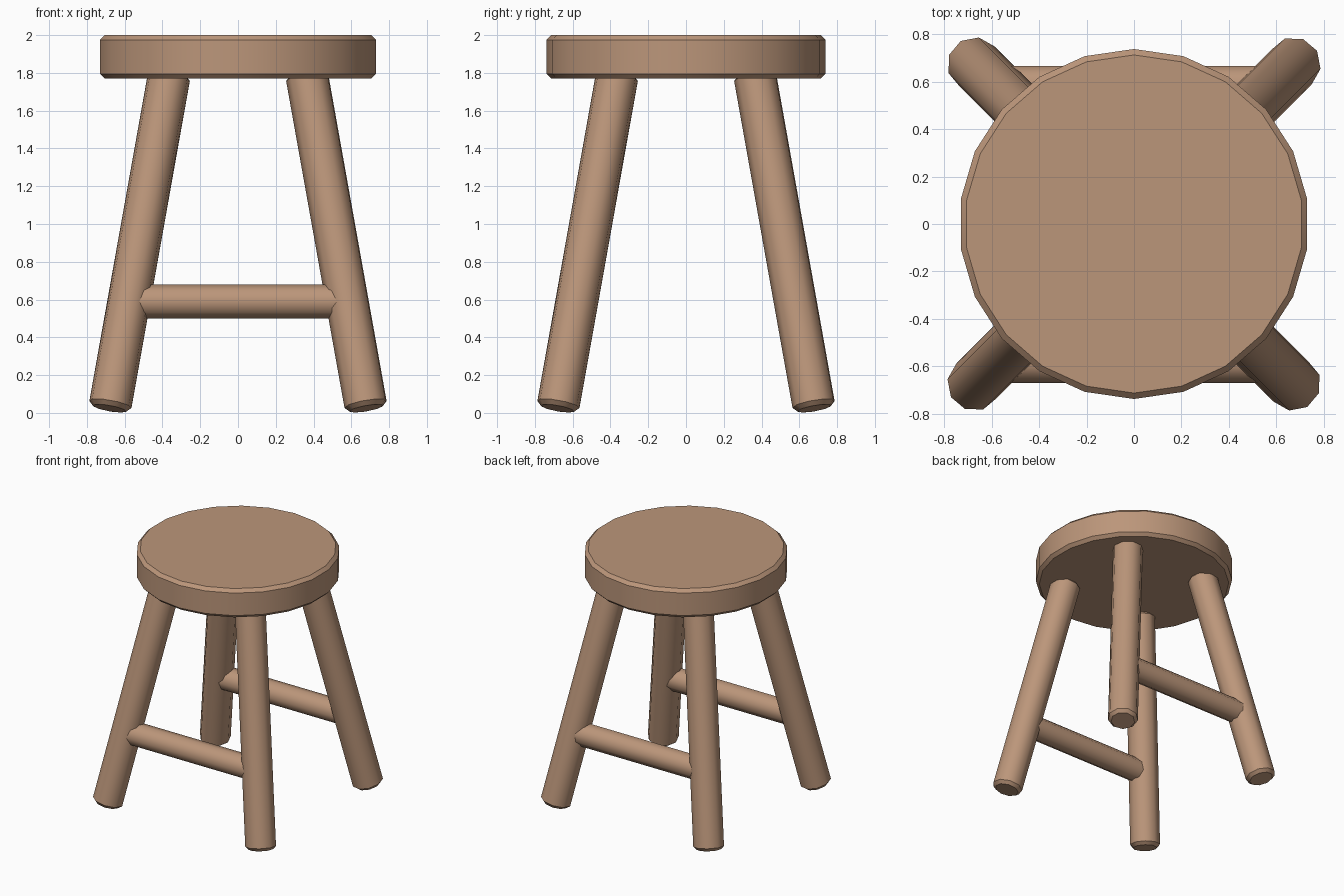
import bpy, bmesh, math
from mathutils import Vector, Matrix

if "Cube" in bpy.data.objects:
    bpy.data.objects.remove(bpy.data.objects["Cube"])

wood = bpy.data.materials.new("warm wood")
wood.diffuse_color = (0.50, 0.305, 0.195, 1)
wood.use_nodes = True
wood.node_tree.nodes["Principled BSDF"].inputs["Base Color"].default_value = wood.diffuse_color


def rod(name, sides, radius, length, chamfer, matrix, start):
    """Chamfered prism along local z from 0 to length; first vertex at angle start."""
    bm = bmesh.new()
    profile = [(0, radius - chamfer), (chamfer, radius),
               (length - chamfer, radius), (length, radius - chamfer)]
    rings = []
    for z, r in profile:
        rings.append([bm.verts.new((r * math.cos(start + i * math.tau / sides),
                                    r * math.sin(start + i * math.tau / sides), z))
                      for i in range(sides)])
    for a, b in zip(rings, rings[1:]):
        for i in range(sides):
            j = (i + 1) % sides
            bm.faces.new((a[i], a[j], b[j], b[i]))
    bm.faces.new(rings[0][::-1])
    bm.faces.new(rings[-1])
    bm.transform(matrix)
    mesh = bpy.data.meshes.new(name)
    bm.to_mesh(mesh)
    bm.free()
    mesh.materials.append(wood)
    obj = bpy.data.objects.new(name, mesh)
    bpy.context.collection.objects.link(obj)
    bpy.ops.object.select_all(action='DESELECT')
    obj.select_set(True)
    bpy.context.view_layer.objects.active = obj
    bpy.ops.object.shade_smooth_by_angle(angle=math.radians(42))
    return obj


# Round seat
rod("seat", 22, 0.738, 0.23, 0.025, Matrix.Translation((0, 0, 1.77)), math.pi / 2)

# Four splayed legs, each a quarter turn from the last
foot, top = Vector((-0.68, -0.68, 0.024)), Vector((-0.363, -0.363, 1.80))
axis = top - foot
tilt = Vector((0, 0, 1)).rotation_difference(axis).to_matrix().to_4x4()
for i, name in enumerate(("front_left", "front_right", "back_right", "back_left")):
    turn = Matrix.Rotation(i * math.pi / 2, 4, 'Z')
    rod(name + "_leg", 9, 0.114, axis.length, 0.024,
        turn @ Matrix.Translation(foot) @ tilt, math.pi / 2)

# Stretchers joining the leg pairs at front and back
for name, y in (("front_stretcher", -0.58), ("back_stretcher", 0.58)):
    place = Matrix.Translation((-0.58, y, 0.59)) @ Matrix.Rotation(math.pi / 2, 4, 'Y')
    rod(name, 9, 0.091, 1.16, 0.02, place, -math.pi / 2)
